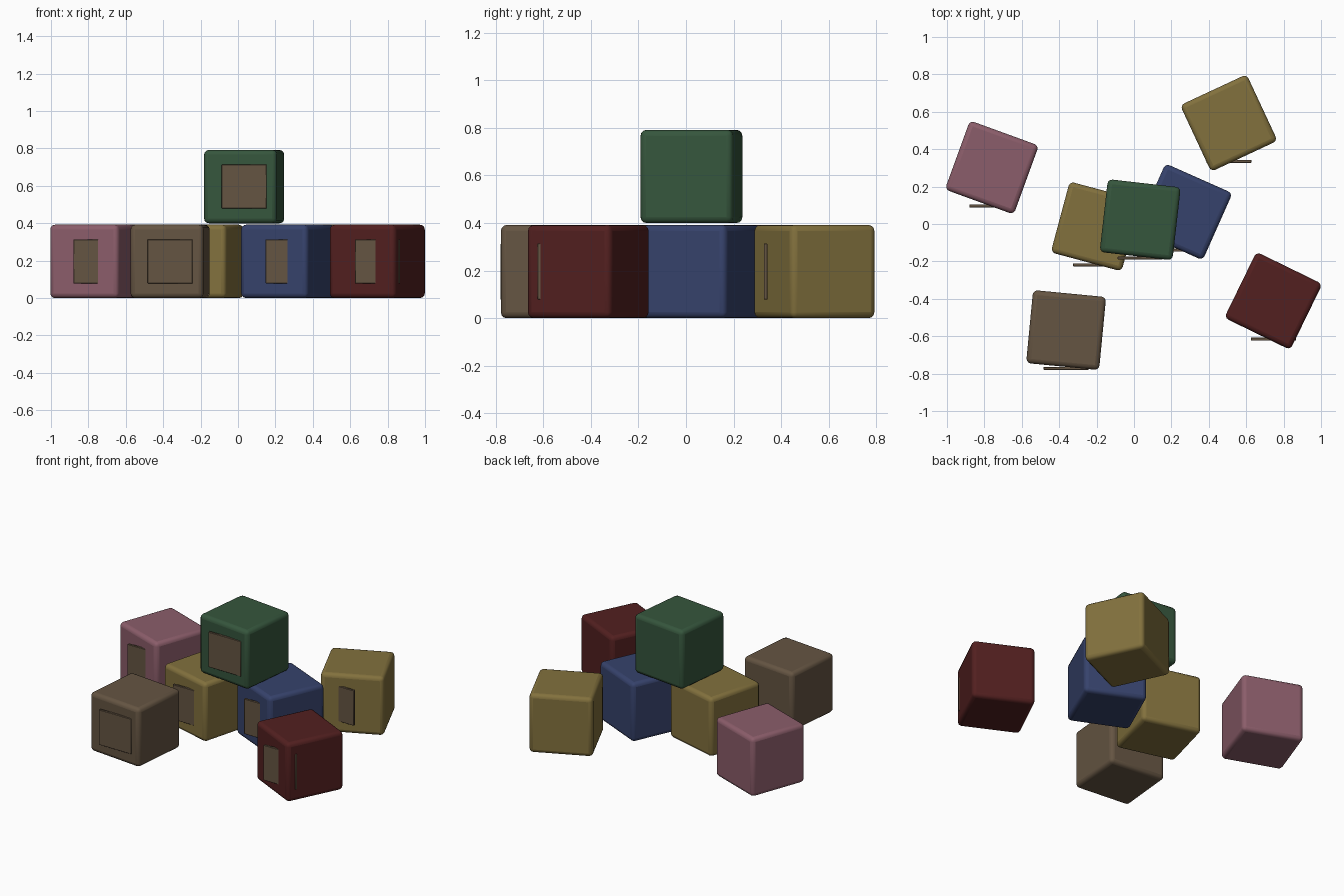
import bpy
from math import radians

start_cube = bpy.data.objects.get("Cube")
if start_cube:
    bpy.data.objects.remove(start_cube, do_unlink=True)

SIZE = 0.392


def material(name, rgb):
    mat = bpy.data.materials.new(name)
    mat.use_nodes = True
    mat.diffuse_color = (*rgb, 1)
    bsdf = next(n for n in mat.node_tree.nodes if n.type == 'BSDF_PRINCIPLED')
    bsdf.inputs["Base Color"].default_value = (*rgb, 1)
    return mat


def box(name, location, dims, mat, turn=0, bevel=0.02, segments=3):
    bpy.ops.mesh.primitive_cube_add(size=1, location=location)
    obj = bpy.context.object
    obj.name = name
    obj.scale = dims
    bpy.ops.object.transform_apply(location=False, rotation=False, scale=True)
    obj.rotation_euler.z = radians(turn)
    mod = obj.modifiers.new("rounded_edges", 'BEVEL')
    mod.width = bevel
    mod.segments = segments
    obj.data.materials.append(mat)
    bpy.ops.object.shade_smooth_by_angle(angle=radians(35))
    return obj


pink = material("dusty pink", (0.26, 0.11, 0.145))
ochre = material("ochre", (0.225, 0.165, 0.047))
green = material("forest green", (0.036, 0.092, 0.046))
blue = material("navy blue", (0.037, 0.055, 0.15))
red = material("dark red", (0.085, 0.014, 0.014))
brown = material("wood brown", (0.13, 0.09, 0.055))

# name, material, centre x, y, bottom z, turn in degrees
blocks = [
    ("pink_block", pink, -0.76, 0.302, 0, -20),
    ("brown_block", brown, -0.363, -0.567, 0, -5.5),
    ("centre_ochre_block", ochre, -0.205, -0.013, 0, -15),
    ("blue_block", blue, 0.268, 0.065, 0, -24),
    ("red_block", red, 0.745, -0.411, 0, -26),
    ("back_ochre_block", ochre, 0.507, 0.54, 0, 25),
    ("top_green_block", green, 0.033, 0.023, 0.4, -6.5),
]

for name, mat, x, y, z, turn in blocks:
    mid = z + SIZE / 2
    box(name, (x, y, mid), (SIZE, SIZE, SIZE), mat, turn, 0.025)
    # Face plate stays square to the front, partly sunk in the turned block
    box(name + "_plate", (x, y - 0.205, mid), (0.24, 0.016, 0.235), brown,
        bevel=0.002, segments=1)
